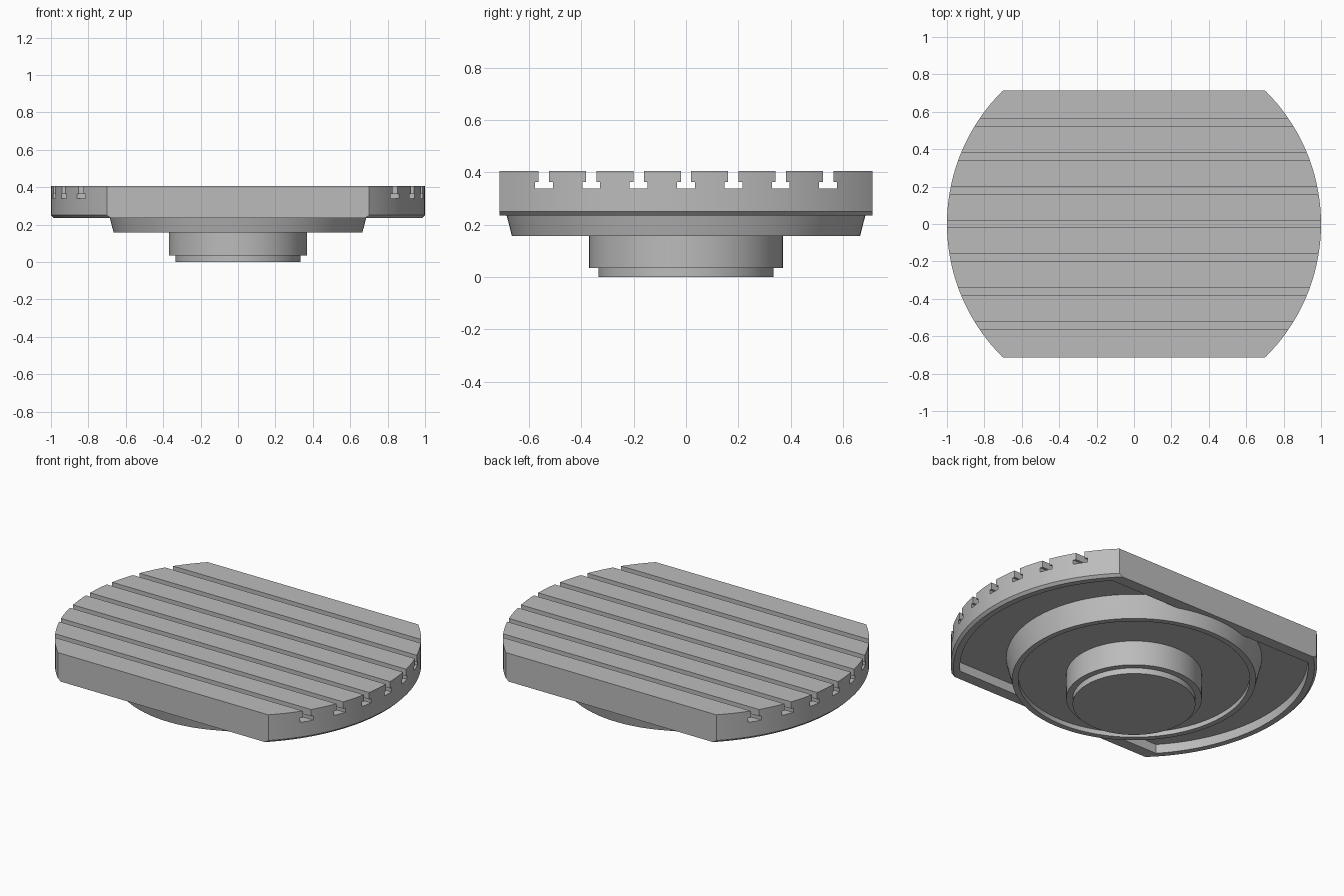
import bpy, bmesh, math

if "Cube" in bpy.data.objects:
    bpy.data.objects.remove(bpy.data.objects["Cube"], do_unlink=True)

grey = bpy.data.materials.new("machined_grey")
grey.use_nodes = True
COLOUR = (0.5, 0.5, 0.5, 1)
grey.diffuse_color = COLOUR
grey.node_tree.nodes["Principled BSDF"].inputs["Base Color"].default_value = COLOUR


def to_object(name, bm):
    bmesh.ops.recalc_face_normals(bm, faces=bm.faces[:])
    mesh = bpy.data.meshes.new(name)
    bm.to_mesh(mesh)
    bm.free()
    mesh.materials.append(grey)
    obj = bpy.data.objects.new(name, mesh)
    bpy.context.collection.objects.link(obj)
    return obj


def lathe(name, profile, flat=None, steps=144):
    """Spin (radius, z) points; optionally trim at y = +/- flat."""
    bm = bmesh.new()
    rings = []
    for r, z in profile:
        rings.append([bm.verts.new((r * math.cos(a), r * math.sin(a), z))
                      for a in (2 * math.pi * i / steps for i in range(steps))])
    for low, high in zip(rings, rings[1:]):
        for i in range(steps):
            j = (i + 1) % steps
            bm.faces.new((low[i], low[j], high[j], high[i]))
    bm.faces.new(rings[0])
    bm.faces.new(rings[-1])
    if flat:
        for side in (-1, 1):
            cut = bmesh.ops.bisect_plane(
                bm, geom=bm.verts[:] + bm.edges[:] + bm.faces[:],
                plane_co=(0, side * flat, 0), plane_no=(0, side, 0), clear_outer=True)
            edges = [e for e in cut["geom_cut"] if isinstance(e, bmesh.types.BMEdge)]
            bmesh.ops.contextual_create(bm, geom=edges)
    return to_object(name, bm)


def slot_cutter(y):
    """T-shaped bar running along x."""
    neck, foot = 0.02, 0.034
    bottom, shoulder, top = 0.338, 0.364, 0.5
    half = [(foot, bottom), (foot, shoulder), (neck, shoulder), (neck, top)]
    outline = half + [(-w, z) for w, z in reversed(half)]
    bm = bmesh.new()
    face = bm.faces.new([bm.verts.new((-1.2, y + w, z)) for w, z in outline])
    out = bmesh.ops.extrude_face_region(bm, geom=[face])
    bmesh.ops.translate(bm, vec=(2.4, 0, 0),
                        verts=[v for v in out["geom"] if isinstance(v, bmesh.types.BMVert)])
    return to_object("slot_cutter", bm)


def subtract(target, cutter):
    cutter.hide_render = True
    mod = target.modifiers.new("cut", "BOOLEAN")
    mod.operation = "DIFFERENCE"
    mod.solver = "EXACT"
    mod.object = cutter
    bpy.context.view_layer.objects.active = target
    bpy.ops.object.modifier_apply(modifier=mod.name)
    bpy.data.objects.remove(cutter, do_unlink=True)


# Round table plate with two flat sides and a chamfered lower edge
table = lathe("table_plate", [(0.985, 0.235), (1, 0.25), (1, 0.405)], flat=0.713)

# Hollow underside leaving a rim
subtract(table, lathe("recess_cutter", [(0.95, 0.1), (0.95, 0.29)], flat=0.645))

# Seven T-slots across the top
for i in range(-3, 4):
    subtract(table, slot_cutter(i * 0.181))

# Tapered collar with a shallow recess in its lower face
collar = lathe("tapered_collar", [(0.665, 0.157), (0.685, 0.235), (0.70, 0.30)])
subtract(collar, lathe("collar_cutter", [(0.632, 0.1), (0.632, 0.185)]))

# Stepped centre hub
hub = lathe("centre_hub", [(0.335, 0), (0.335, 0.035), (0.37, 0.035), (0.37, 0.22)])

# Smooth round walls, sharp edges
for obj in bpy.context.view_layer.objects:
    obj.select_set(obj in (table, collar, hub))
bpy.context.view_layer.objects.active = table
bpy.ops.object.shade_smooth_by_angle(angle=math.radians(25))
